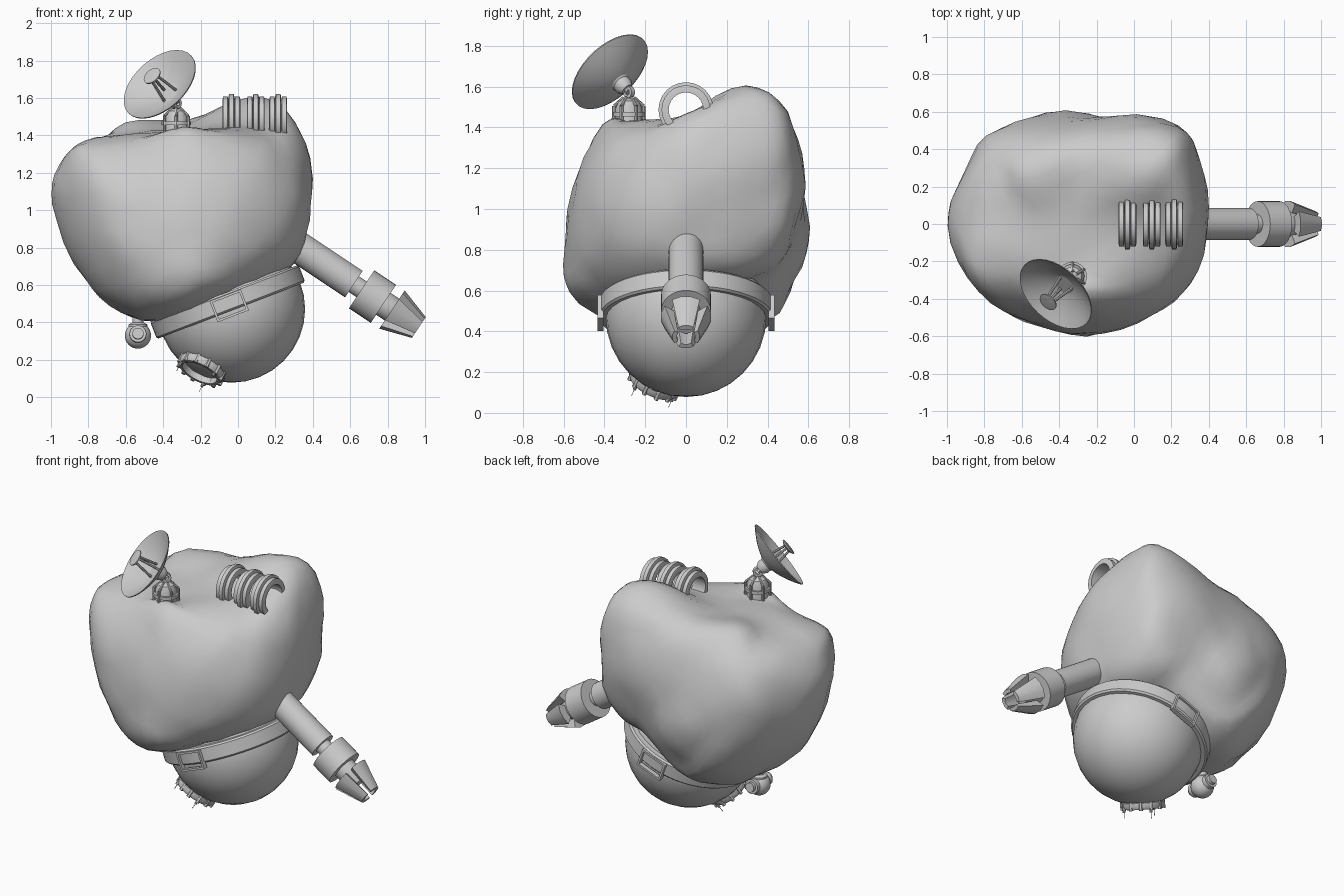
import bpy, bmesh, math
from mathutils import Vector, Matrix, noise

if "Cube" in bpy.data.objects:
    bpy.data.objects.remove(bpy.data.objects["Cube"])

grey = bpy.data.materials.new("plain grey")
grey.use_nodes = True
grey.diffuse_color = (0.6, 0.6, 0.6, 1)
grey.node_tree.nodes["Principled BSDF"].inputs["Base Color"].default_value = (0.6, 0.6, 0.6, 1)


def finish(name, bm, angle=35):
    bmesh.ops.recalc_face_normals(bm, faces=bm.faces)
    mesh = bpy.data.meshes.new(name)
    bm.to_mesh(mesh)
    bm.free()
    mesh.materials.append(grey)
    ob = bpy.data.objects.new(name, mesh)
    bpy.context.collection.objects.link(ob)
    bpy.ops.object.select_all(action="DESELECT")
    ob.select_set(True)
    bpy.context.view_layer.objects.active = ob
    bpy.ops.object.shade_smooth_by_angle(angle=math.radians(angle))
    return ob


def frame(origin, axis):
    """Matrix whose local z runs along the axis."""
    rot = Vector(axis).to_track_quat("Z", "Y").to_matrix().to_4x4()
    return Matrix.Translation(origin) @ rot


def lathe(name, profile, mat, segs=32, closed=False, start=0, sweep=360):
    """Revolve (radius, height) points about local z; a closed profile makes a ring."""
    bm = bmesh.new()
    full = sweep == 360
    rows = []
    for i in range(segs if full else segs + 1):
        a = math.radians(start + sweep * i / segs)
        rows.append([bm.verts.new(mat @ Vector((r * math.cos(a), r * math.sin(a), h)))
                     for r, h in profile])
    n = len(profile)
    for i in range(segs):
        p, q = rows[i], rows[(i + 1) % len(rows)]
        for j in range(n if closed else n - 1):
            k = (j + 1) % n
            bm.faces.new((p[j], q[j], q[k], p[k]))
    if not full:
        bm.faces.new(rows[0])
        bm.faces.new(rows[-1])
    bmesh.ops.remove_doubles(bm, verts=bm.verts, dist=0.0001)
    return finish(name, bm)


def rod(name, a, b, r, segs=8):
    a, b = Vector(a), Vector(b)
    h = (b - a).length
    return lathe(name, [(0, 0), (r, 0), (r, h), (0, h)], frame(a, b - a), segs)


def ball(name, centre, r):
    pts = [(r * math.sin(math.pi * i / 16), -r * math.cos(math.pi * i / 16)) for i in range(17)]
    return lathe(name, pts, Matrix.Translation(centre), 32)


# Rock: surface points in hundredths, joined like a hull around the core, then rounded
CORE = Vector((-0.3, 0, 0.95))
SURFACE = [
    (-100, 0, 105), (-97, 0, 125), (-88, -12, 135), (40, 0, 118), (36, 4, 88),
    (8, 30, 162), (24, 28, 156), (-33, -24, 142), (8, 0, 146), (-60, 30, 148),
    (-60, -30, 136), (-62, 0, 141), (-30, 8, 144), (28, 2, 146), (-28, -36, 146),
    (-82, -32, 132), (0, -36, 139), (24, -28, 130), (-25, -60, 80), (-25, -53, 120),
    (-55, -53, 100), (-82, -37, 100), (11, -49, 100), (30, -32, 88), (-25, -58, 60),
    (2, -44, 62), (-60, -44, 60), (-37, 61, 83), (-37, 54, 120), (-22, 46, 144),
    (24, 54, 120), (24, 48, 147), (-8, 54, 85), (22, 43, 75), (-60, 56, 95),
    (-78, 47, 95), (-75, 43, 130), (-32, 50, 57), (-38, 42, 44), (-94, 22, 100),
    (34, 36, 108), (-80, 5, 59), (-58, 0, 43), (-46, -25, 41), (0, 0, 60), (-30, 0, 46),
    (2, 40, 66), (28, 0, 68),
]
bm = bmesh.new()
reach_of = {}
for p in SURFACE:
    spoke = Vector(p) / 100 - CORE
    reach_of[bm.verts.new(spoke.normalized())] = spoke
bmesh.ops.convex_hull(bm, input=bm.verts)
for v, spoke in reach_of.items():
    v.co = CORE + spoke
bmesh.ops.recalc_face_normals(bm, faces=bm.faces)
bm.normal_update()
bmesh.ops.subdivide_edges(bm, edges=bm.edges, cuts=3, use_grid_fill=True, smooth=0.55)
for step in range(2):
    bmesh.ops.smooth_vert(bm, verts=bm.verts, factor=0.35,
                          use_axis_x=True, use_axis_y=True, use_axis_z=True)
for v in bm.verts:
    d = (v.co - CORE).normalized()
    v.co += d * 0.015 * noise.noise(d * 4)
finish("rock", bm, 45)

# Round hull below the rock, with its tilted belt and two buckles
HULL = Vector((-0.035, 0, 0.472))
ball("round_hull", HULL, 0.394)
tilt = math.radians(21)
along = Vector((math.cos(tilt), 0, math.sin(tilt)))
up = Vector((-math.sin(tilt), 0, math.cos(tilt)))
belt = Vector((-0.055, 0, 0.51))
lathe("belt", [(0.38, -0.05), (0.415, -0.05), (0.425, -0.04), (0.425, 0.04), (0.415, 0.05),
               (0.38, 0.05)], frame(belt, up), 48, True)
for side, label in ((-1, "front"), (1, "back")):
    bm = bmesh.new()
    basis = Matrix((along, Vector((0, 1, 0)), up)).transposed().to_4x4()
    for cx, cz, sx, sz in ((-0.083, 0, 0.013, 0.12), (0.083, 0, 0.013, 0.12),
                           (0, 0.054, 0.166, 0.013), (0, -0.054, 0.166, 0.013)):
        place = Matrix.Translation(belt - up * 0.022 + Vector((0, side * 0.42, 0))) @ basis
        place = place @ Matrix.Translation((cx, 0, cz)) @ Matrix.Diagonal((sx, 0.03, sz, 1))
        bmesh.ops.create_cube(bm, size=1, matrix=place)
    finish(label + "_buckle", bm)

# Arm with collar and claws
reach = frame((0.27, 0, 0.838), (0.832, 0, -0.555))
lathe("arm", [(0, 0), (0.085, 0), (0.085, 0.42), (0.05, 0.42), (0.05, 0.48), (0, 0.48)], reach)
lathe("arm_collar", [(0, 0.47), (0.122, 0.47), (0.122, 0.61), (0.07, 0.61), (0.07, 0.67),
                     (0.045, 0.74), (0, 0.74)], reach)
for i in range(4):
    lathe("claw", [(0.125, 0.665), (0.068, 0.838), (0.045, 0.838), (0.07, 0.665)], reach, 3, True,
          90 * i - 33, 66)

# Three ribbed hoops on the top
for x in (-0.035, 0.095, 0.215):
    ribs = [(0.085, -0.048)]
    for h in (-0.032, 0, 0.032):
        out = 0.135 if h == 0 else 0.12
        ribs += [(out - 0.015, h - 0.016), (out, h - 0.012), (out, h + 0.012), (out - 0.015, h + 0.016)]
    ribs.append((0.085, 0.048))
    lathe("hoop", ribs, frame((x, 0, 1.487), (1, 0, 0)), 24, True)

# Dish mount: drum, posts, dome and joint
MOUNT = Vector((-0.33, -0.28, 1.375))
stand = Matrix.Translation(MOUNT)
lathe("dish_drum", [(0, 0), (0.065, 0), (0.065, 0.12), (0.05, 0.155), (0.025, 0.17), (0, 0.17)],
      stand, 20)
lathe("drum_ring", [(0.065, 0.08), (0.078, 0.08), (0.078, 0.1), (0.065, 0.1)], stand, 20, True)
for i in range(6):
    a = math.radians(60 * i + 30)
    spoke = Vector((math.cos(a), math.sin(a), 0))
    foot = MOUNT + spoke * 0.073
    rod("drum_post", foot, foot + Vector((0, 0, 0.13)), 0.009)
    rod("drum_brace", foot + Vector((0, 0, 0.13)), MOUNT + spoke * 0.025 + Vector((0, 0, 0.172)), 0.008)
lathe("mount_eye", [(0.014, -0.012), (0.03, -0.012), (0.03, 0.012), (0.014, 0.012)],
      frame(MOUNT + Vector((0, 0, 0.198)), (1, -1, 0)), 16, True)

# Dish bowl with feed and struts
aim = Vector((-0.54, -0.58, 0.6)).normalized()
RIM = Vector((-0.42, -0.375, 1.675))
DEPTH, WIDE = 0.095, 0.228
bowl = [(WIDE * i / 6, DEPTH * (i / 6) ** 1.7 - DEPTH) for i in range(7)]
shell = bowl + [(r, h - 0.006) for r, h in reversed(bowl)]
look = frame(RIM, aim)
lathe("dish", shell, look, 32)
lathe("dish_hub", [(0, -0.15), (0.03, -0.15), (0.045, -0.125), (0.045, -0.1), (0.06, -0.085), (0, -0.085)],
      look, 20)
rod("dish_neck", RIM - aim * 0.14, MOUNT + Vector((0, 0, 0.2)), 0.018)
lathe("dish_feed", [(0, 0.055), (0.025, 0.055), (0.052, 0.068), (0.052, 0.075), (0, 0.08)], look, 20)
for i in range(3):
    a = math.radians(120 * i + 30)
    c, s = math.cos(a), math.sin(a)
    rod("feed_strut", look @ Vector((0.05 * c, 0.05 * s, -0.09)),
        look @ Vector((0.022 * c, 0.022 * s, 0.06)), 0.008)

# Docking ring under the hull, with lugs and pins
out = Vector((-0.4, -0.38, -0.8)).normalized()
dock = frame(HULL + out * 0.385, out)
lathe("dock_ring", [(0.1, -0.05), (0.12, -0.05), (0.12, -0.015), (0.13, -0.01), (0.13, 0.015),
                    (0.12, 0.03), (0.1, 0.03)], dock, 32, True)
for i in range(12):
    a = math.radians(30 * i)
    c, s = math.cos(a), math.sin(a)
    rod("dock_lug", dock @ Vector((0.124 * c, 0.124 * s, -0.04)),
        dock @ Vector((0.124 * c, 0.124 * s, 0.035)), 0.012, 6)
    if i % 4 == 0:
        rod("dock_pin", dock @ Vector((0.115 * c, 0.115 * s, 0.02)),
            dock @ Vector((0.115 * c, 0.115 * s, 0.05)), 0.008)
        rod("dock_needle", dock @ Vector((0.115 * c, 0.115 * s, 0.05)),
            dock @ Vector((0.115 * c, 0.115 * s, 0.085)), 0.002, 4)

# Small lamp pod under the rock, with a collar at each end
POD = Vector((-0.535, 0, 0.33))
ball("pod", POD, 0.07)
lathe("pod_neck", [(0, 0), (0.05, 0), (0.05, 0.06), (0.03, 0.07), (0.03, 0.14), (0, 0.14)],
      Matrix.Translation(POD), 20)
for facing in (-1, 1):
    lathe("pod_collar", [(0, 0.05), (0.045, 0.05), (0.045, 0.08), (0.03, 0.08), (0.03, 0.1), (0, 0.1)],
          frame(POD, (0, facing, 0.12)), 20)
